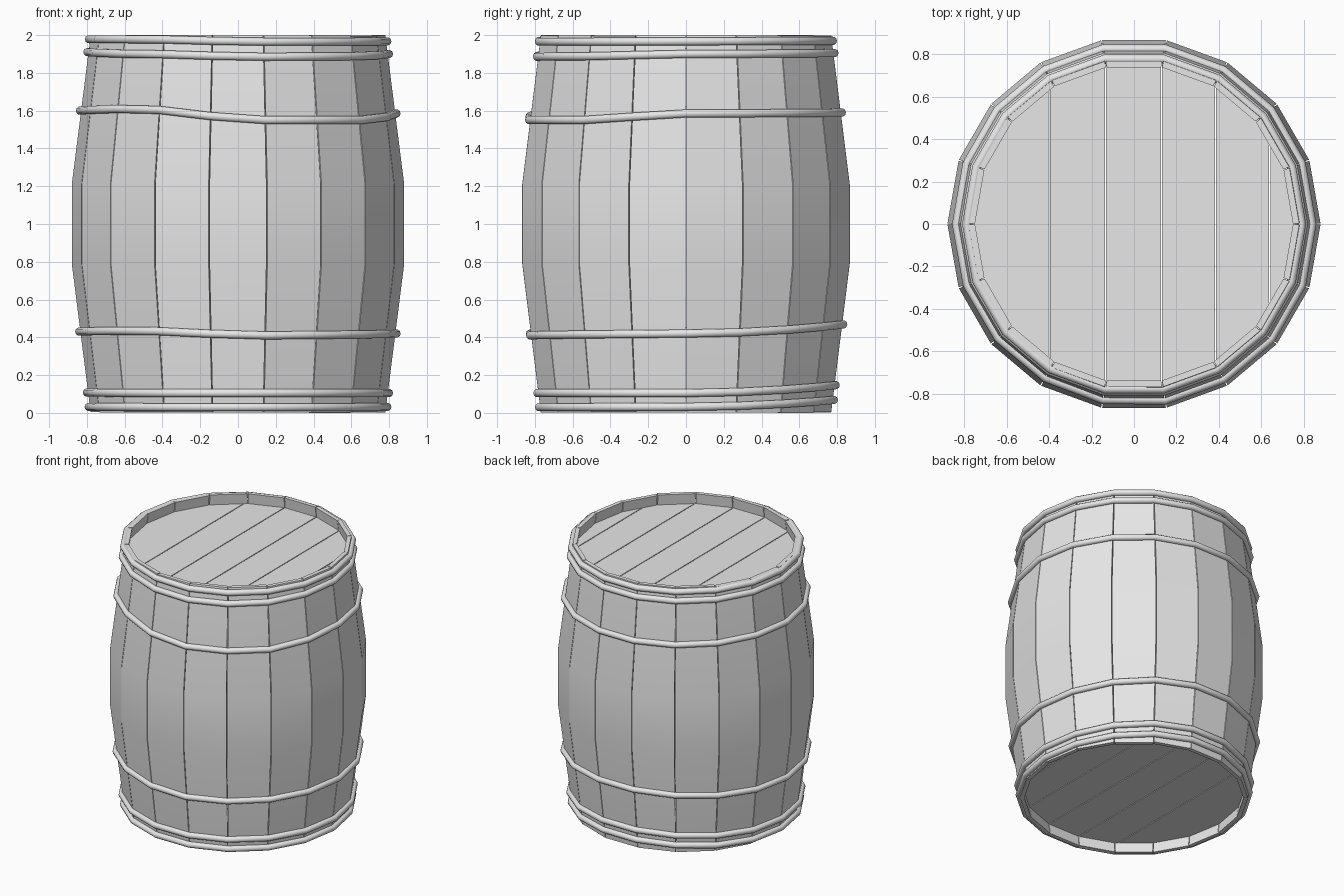
import bpy, bmesh, math, random
from mathutils import Vector

random.seed(4)
cube = bpy.data.objects.get("Cube")
if cube:
    bpy.data.objects.remove(cube, do_unlink=True)

STAVES = 18
STEP = 2 * math.pi / STAVES
THICK = 0.03
GAP = 0.003

grey = bpy.data.materials.new("plain grey")
grey.use_nodes = True
grey.diffuse_color = (0.8, 0.8, 0.8, 1)
grey.node_tree.nodes["Principled BSDF"].inputs["Base Color"].default_value = (0.8, 0.8, 0.8, 1)


def finish(bm, name, angle):
    bmesh.ops.recalc_face_normals(bm, faces=bm.faces)
    mesh = bpy.data.meshes.new(name)
    bm.to_mesh(mesh)
    bm.free()
    mesh.materials.append(grey)
    obj = bpy.data.objects.new(name, mesh)
    bpy.context.collection.objects.link(obj)
    bpy.ops.object.select_all(action='DESELECT')
    obj.select_set(True)
    bpy.context.view_layer.objects.active = obj
    bpy.ops.object.shade_smooth_by_angle(angle=math.radians(angle))
    return obj


def body_radius(z):
    # straight middle band, tapering towards both ends
    return 0.88 - 0.1 * max(0, abs(z - 1) - 0.21) / 0.79


def polar(r, a, z):
    return Vector((r * math.cos(a), r * math.sin(a), z))


def bridge(bm, rings, closed=False):
    pairs = list(zip(rings, rings[1:]))
    if closed:
        pairs.append((rings[-1], rings[0]))
    for lower, upper in pairs:
        for i in range(len(lower)):
            j = (i + 1) % len(lower)
            bm.faces.new((lower[i], lower[j], upper[j], upper[i]))


# Staves: curved boards with narrow gaps between them
bm = bmesh.new()
for k in range(STAVES):
    a0, a1 = k * STEP + GAP, (k + 1) * STEP - GAP
    rings = []
    for z in (random.uniform(0, 0.005), 0.79, 1.21, 2 - random.uniform(0, 0.005)):
        r = body_radius(z)
        corners = ((r, a0), (r, a1), (r - THICK, a1), (r - THICK, a0))
        rings.append([bm.verts.new(polar(rad, a, z)) for rad, a in corners])
    bridge(bm, rings)
    bm.faces.new(rings[0])
    bm.faces.new(rings[-1])
finish(bm, "staves", 15)


# Lids: a polygonal disc sliced into planks
def lid(name, z_low, z_high):
    seams = [-1, -0.4, -0.135, 0.13, 0.385, 0.64, 1]
    bm = bmesh.new()
    for left, right in zip(seams, seams[1:]):
        part = bmesh.new()
        rings = [[part.verts.new(polar(0.765, k * STEP, z)) for k in range(STAVES)]
                 for z in (z_low, z_high)]
        bridge(part, rings)
        for ring in rings:
            part.faces.new(ring)
        for x, side in ((left + GAP, -1), (right - GAP, 1)):
            cut = bmesh.ops.bisect_plane(
                part, geom=part.verts[:] + part.edges[:] + part.faces[:],
                plane_co=(x, 0, 0), plane_no=(side, 0, 0), clear_outer=True)
            edges = [e for e in cut["geom_cut"] if isinstance(e, bmesh.types.BMEdge)]
            if edges:
                bmesh.ops.contextual_create(part, geom=edges)
        mesh = bpy.data.meshes.new("plank")
        part.to_mesh(mesh)
        part.free()
        bm.from_mesh(mesh)
        bpy.data.meshes.remove(mesh)
    finish(bm, name, 15)


lid("top_lid", 1.88, 1.92)
lid("bottom_lid", 0.08, 0.12)


# Hoops: round bars that follow the staves and wander in height
BEARINGS = (0, 90, 180, 230, 280, 320, 360)


def hoop(name, heights):
    heights = list(heights) + [heights[0]]
    bm = bmesh.new()
    rings = []
    for k in range(STAVES):
        deg = 360 * k / STAVES
        i = max(n for n in range(len(BEARINGS) - 1) if BEARINGS[n] <= deg)
        t = (deg - BEARINGS[i]) / (BEARINGS[i + 1] - BEARINGS[i])
        t = t * t * (3 - 2 * t)
        z = heights[i] + (heights[i + 1] - heights[i]) * t
        r = body_radius(z) + 0.006
        ring = []
        for s in range(10):
            b = 2 * math.pi * s / 10
            ring.append(bm.verts.new(polar(r + 0.022 * math.cos(b), math.radians(deg),
                                           z + 0.022 * math.sin(b))))
        rings.append(ring)
    bridge(bm, rings, closed=True)
    finish(bm, name, 40)


hoop("top_rim_hoop", (1.967, 1.970, 1.978, 1.978, 1.965, 1.965))
hoop("top_inner_hoop", (1.90, 1.905, 1.91, 1.90, 1.885, 1.888))
hoop("upper_hoop", (1.585, 1.59, 1.60, 1.61, 1.55, 1.55))
hoop("lower_hoop", (0.42, 0.47, 0.43, 0.435, 0.41, 0.415))
hoop("bottom_inner_hoop", (0.105, 0.148, 0.108, 0.105, 0.105, 0.105))
hoop("bottom_rim_hoop", (0.032, 0.07, 0.032, 0.03, 0.03, 0.03))
